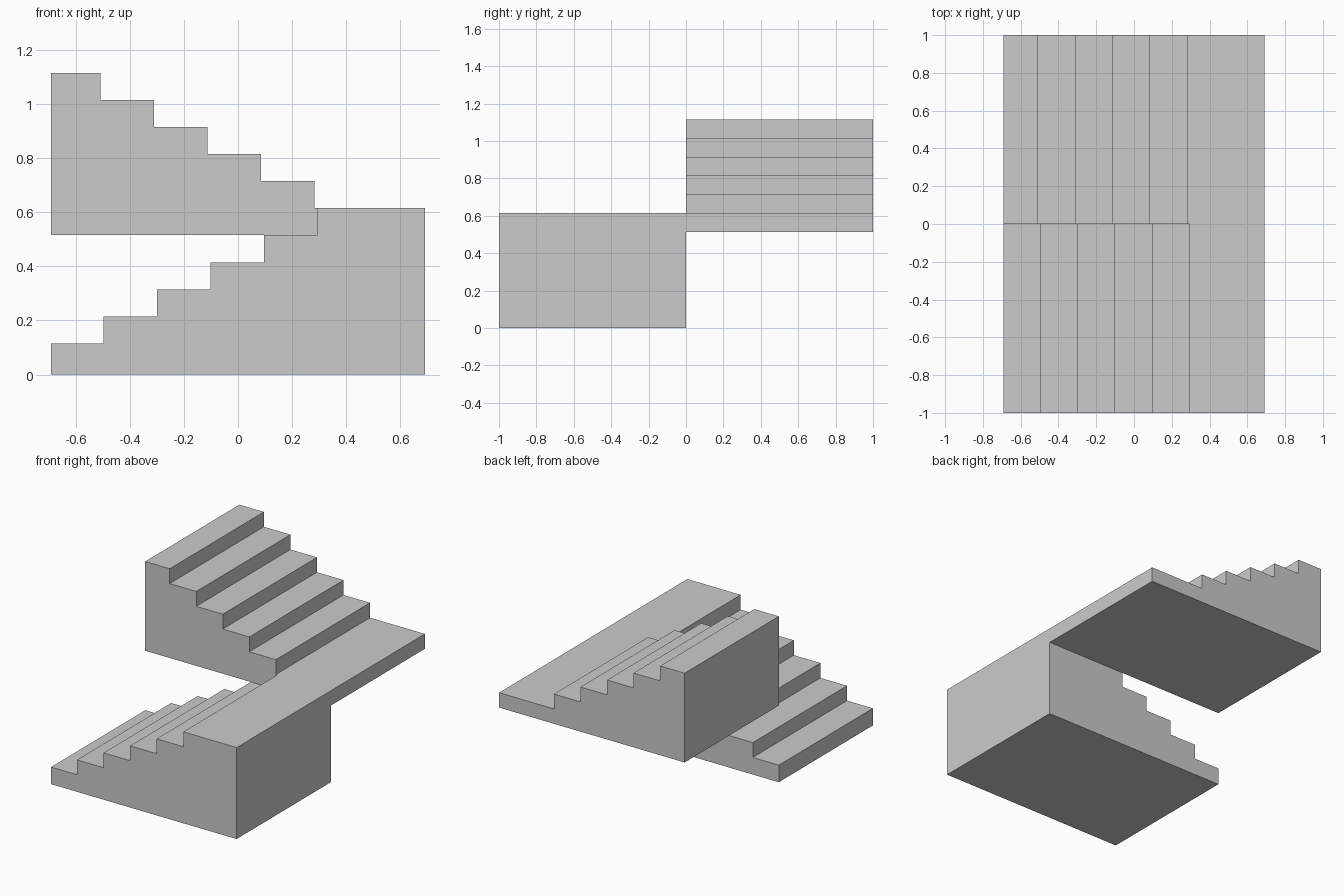
import bpy
import bmesh

if "Cube" in bpy.data.objects:
    bpy.data.objects.remove(bpy.data.objects["Cube"])

HALF = 0.69      # half length of the stairwell in x
RISE = 0.10      # step height
BASE = 0.515     # underside of the upper flight


def extrude_profile(name, profile, y0, y1):
    """Solid prism from an x-z outline, swept along y."""
    bm = bmesh.new()
    face = bm.faces.new([bm.verts.new((x, y0, z)) for x, z in profile])
    swept = bmesh.ops.extrude_face_region(bm, geom=[face])["geom"]
    verts = [g for g in swept if isinstance(g, bmesh.types.BMVert)]
    bmesh.ops.translate(bm, verts=verts, vec=(0, y1 - y0, 0))
    bmesh.ops.recalc_face_normals(bm, faces=bm.faces)
    mesh = bpy.data.meshes.new(name)
    bm.to_mesh(mesh)
    bm.free()
    obj = bpy.data.objects.new(name, mesh)
    bpy.context.collection.objects.link(obj)
    return obj


def stair_profile(bottom, first_top, risers, rise):
    """Flat-bottomed outline whose top changes by `rise` at each riser x."""
    pts = [(-HALF, bottom), (-HALF, first_top)]
    z = first_top
    for x in risers:
        pts += [(x, z), (x, z + rise)]
        z += rise
    return pts + [(HALF, z), (HALF, bottom)]


# Lower flight: solid to the ground, climbs to the front half of the landing
lower_risers = [-0.497 + 0.1975 * i for i in range(5)]
extrude_profile("lower_flight",
                stair_profile(0.0, 0.115, lower_risers, RISE), -1.0, 0.0)

# Upper flight: raised block, climbs back from the rear half of the landing
upper_risers = [-0.508 + 0.1975 * i for i in range(5)]
extrude_profile("upper_flight",
                stair_profile(BASE, 1.115, upper_risers, -RISE), 0.0, 1.0)
